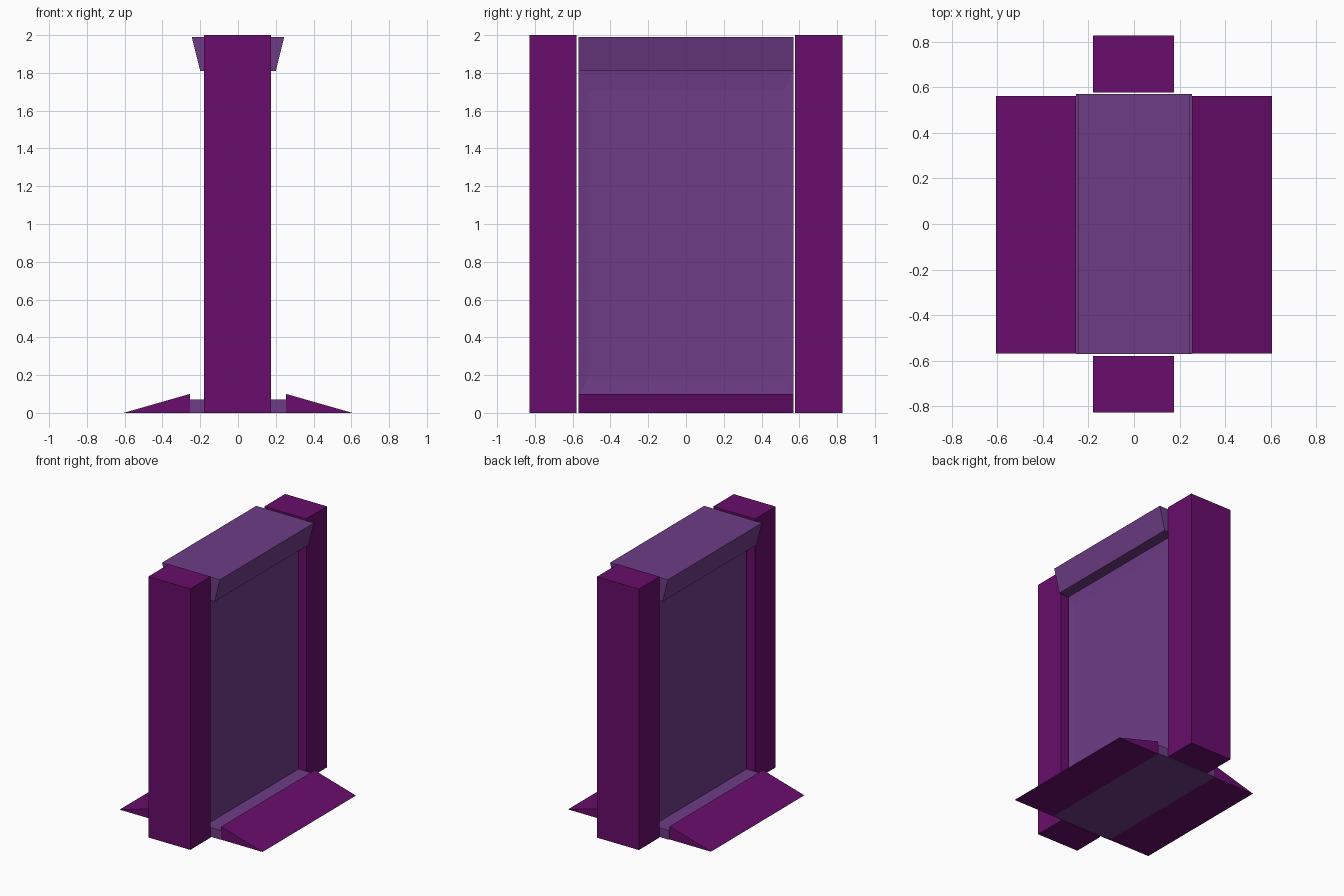
import bpy, bmesh
from math import copysign

if "Cube" in bpy.data.objects:
    bpy.data.objects.remove(bpy.data.objects["Cube"])


def material(name, rgb):
    m = bpy.data.materials.new(name)
    m.diffuse_color = (*rgb, 1)
    m.use_nodes = True
    m.node_tree.nodes["Principled BSDF"].inputs["Base Color"].default_value = m.diffuse_color
    return m


LIGHT = material("light_purple", (0.155, 0.045, 0.24))
DARK = material("dark_purple", (0.14, 0.004, 0.147))


def extrude_profile(name, profile, y0, y1, mat, edit=None):
    """Extrude an (x, z) profile along y into a closed solid."""
    bm = bmesh.new()
    face = bm.faces.new([bm.verts.new((x, y0, z)) for x, z in profile])
    out = bmesh.ops.extrude_face_region(bm, geom=[face])
    moved = [g for g in out["geom"] if isinstance(g, bmesh.types.BMVert)]
    bmesh.ops.translate(bm, verts=moved, vec=(0, y1 - y0, 0))
    bmesh.ops.recalc_face_normals(bm, faces=bm.faces)
    if edit:
        edit(bm)
    me = bpy.data.meshes.new(name)
    bm.to_mesh(me)
    bm.free()
    me.materials.append(mat)
    ob = bpy.data.objects.new(name, me)
    bpy.context.collection.objects.link(ob)
    return ob


def recess_panels(bm):
    """Slightly sink the two big panel faces inside a bevelled border."""
    panels = [f for f in bm.faces if abs(f.normal.x) > 0.99 and f.calc_area() > 1]
    bmesh.ops.inset_individual(bm, faces=panels, thickness=0.05, depth=-0.008)
    for f in panels:
        for v in f.verts:
            v.co.y = copysign(0.52, v.co.y)
            v.co.z = 1.71 if v.co.z > 1 else 0.18


# Central body: base plate, panel and flared header as one section
half = [(0.255, 0), (0.255, 0.07), (0.115, 0.07), (0.115, 1.81),
        (0.2, 1.81), (0.245, 1.99)]
section = half + [(-x, z) for x, z in reversed(half)]
extrude_profile("central_panel", section, -0.57, 0.57, LIGHT, recess_panels)

# Upright posts at both ends
post = [(-0.18, 0), (0.175, 0), (0.175, 2), (-0.18, 2)]
extrude_profile("front_post", post, -0.828, -0.58, DARK)
extrude_profile("back_post", post, 0.578, 0.828, DARK)

# Ramps on both sides of the base
for side, s in (("left", -1), ("right", 1)):
    ramp = [(s * 0.255, 0), (s * 0.606, 0), (s * 0.255, 0.1)]
    extrude_profile(side + "_ramp", ramp, -0.568, 0.563, DARK)
